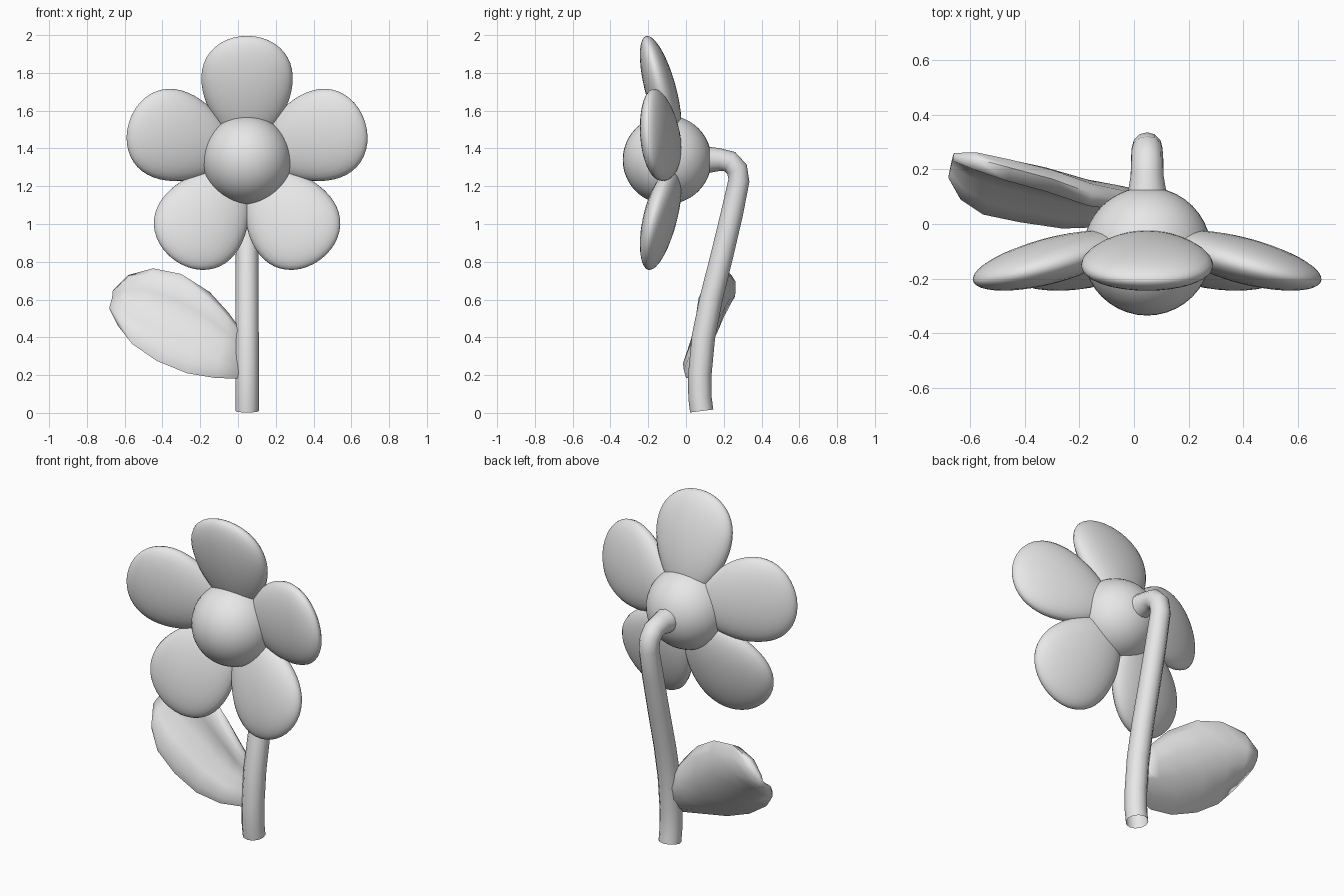
import bpy, bmesh, math
from mathutils import Vector, Matrix

if "Cube" in bpy.data.objects:
    bpy.data.objects.remove(bpy.data.objects["Cube"])

grey = bpy.data.materials.new("light grey")
grey.diffuse_color = (0.8, 0.8, 0.8, 1)
grey.use_nodes = True
grey.node_tree.nodes["Principled BSDF"].inputs["Base Color"].default_value = grey.diffuse_color

CENTRE = Vector((0.048, -0.1, 1.34))


def finish(bm, name, angle=60):
    """Turn a bmesh into a smooth-shaded object."""
    bmesh.ops.remove_doubles(bm, verts=bm.verts, dist=1e-5)
    bmesh.ops.recalc_face_normals(bm, faces=bm.faces)
    mesh = bpy.data.meshes.new(name)
    bm.to_mesh(mesh)
    bm.free()
    mesh.materials.append(grey)
    obj = bpy.data.objects.new(name, mesh)
    bpy.context.collection.objects.link(obj)
    bpy.ops.object.select_all(action='DESELECT')
    obj.select_set(True)
    bpy.context.view_layer.objects.active = obj
    bpy.ops.object.shade_smooth_by_angle(angle=math.radians(angle))
    return obj


def loft(name, rings, angle=60, cap_start=True):
    """Skin closed rings of points and cap the ends."""
    bm = bmesh.new()
    loops = [[bm.verts.new(p) for p in ring] for ring in rings]
    n = len(loops[0])
    for a, b in zip(loops, loops[1:]):
        for i in range(n):
            j = (i + 1) % n
            bm.faces.new((a[i], a[j], b[j], b[i]))
    if cap_start:
        bm.faces.new(loops[0])
    bm.faces.new(loops[-1])
    return finish(bm, name, angle)


# Flower centre
bm = bmesh.new()
bmesh.ops.create_uvsphere(bm, u_segments=40, v_segments=24, radius=0.235,
                          matrix=Matrix.Translation(CENTRE))
finish(bm, "flower_centre")

# Egg-shaped petals, leaning forward
for k in range(5):
    turn = Matrix.Rotation(math.radians(72 * k), 3, 'Y')
    rings = []
    for i in range(25):
        t = math.pi * (0.01 + 0.98 * i / 24)
        u = -math.cos(t)
        r = 0.37 + 0.285 * u
        width = math.sin(t) * (0.236 + 0.055 * u)
        thick = math.sin(t) * 0.079
        y = -0.115 - (r - 0.3) * 0.27 - CENTRE.y
        ring = []
        for j in range(28):
            a = math.tau * j / 28
            p = Vector((width * math.cos(a),
                        y + thick * math.sin(a),
                        r + thick * math.sin(a) * 0.27))
            ring.append(CENTRE + turn @ p)
        rings.append(ring)
    loft(f"petal_{k + 1}", rings)

# Stem, open at the foot: (y, z, radius) along its bent path
path = [(0.083, 0.01, 0.062), (0.074, 0.08, 0.062), (0.073, 0.2, 0.062),
        (0.092, 0.4, 0.062), (0.132, 0.6, 0.061), (0.187, 0.82, 0.06),
        (0.242, 1.05, 0.059), (0.28, 1.23, 0.056), (0.27, 1.29, 0.057),
        (0.232, 1.33, 0.058), (0.18, 1.34, 0.06), (0.13, 1.34, 0.068),
        (0.05, 1.34, 0.085)]
rings = []
for i, (y, z, r) in enumerate(path):
    a, b = path[max(i - 1, 0)], path[min(i + 1, len(path) - 1)]
    d = Vector((0, b[0] - a[0], b[1] - a[1])).normalized()
    side = Vector((1, 0, 0))
    out = d.cross(side)
    rings.append([Vector((0.048, y, z))
                  + r * (math.cos(q) * side + math.sin(q) * out)
                  for q in (math.tau * j / 12 for j in range(12))])
loft("stem", rings, cap_start=False)

# Leaf: lower edge, upper edge and thickness factor at each station
stations = [((0.03, 0.05, 0.18), (0.03, 0.09, 0.42), 0.5),
            ((-0.12, 0.0, 0.185), (-0.05, 0.09, 0.53), 0.9),
            ((-0.27, -0.005, 0.21), (-0.15, 0.11, 0.64), 1.0),
            ((-0.43, 0.015, 0.275), (-0.30, 0.165, 0.735), 1.0),
            ((-0.56, 0.04, 0.365), (-0.45, 0.205, 0.765), 0.95),
            ((-0.635, 0.09, 0.46), (-0.58, 0.24, 0.73), 0.75),
            ((-0.68, 0.17, 0.55), (-0.66, 0.25, 0.65), 0.35)]
# Cross-section: (position from lower to upper edge, depth), cupped front first
section = [(0, 0), (0.1, -0.025), (0.3, -0.015), (0.5, 0.015), (0.72, 0.005),
           (0.9, -0.035), (1, 0), (0.92, 0.05), (0.7, 0.095),
           (0.45, 0.1), (0.18, 0.06)]
back = Vector((0.15, 0.92, -0.36)).normalized()
rings = [[Vector(low).lerp(Vector(up), s) + back * depth * k
          for s, depth in section] for low, up, k in stations]
loft("leaf", rings, 80)
